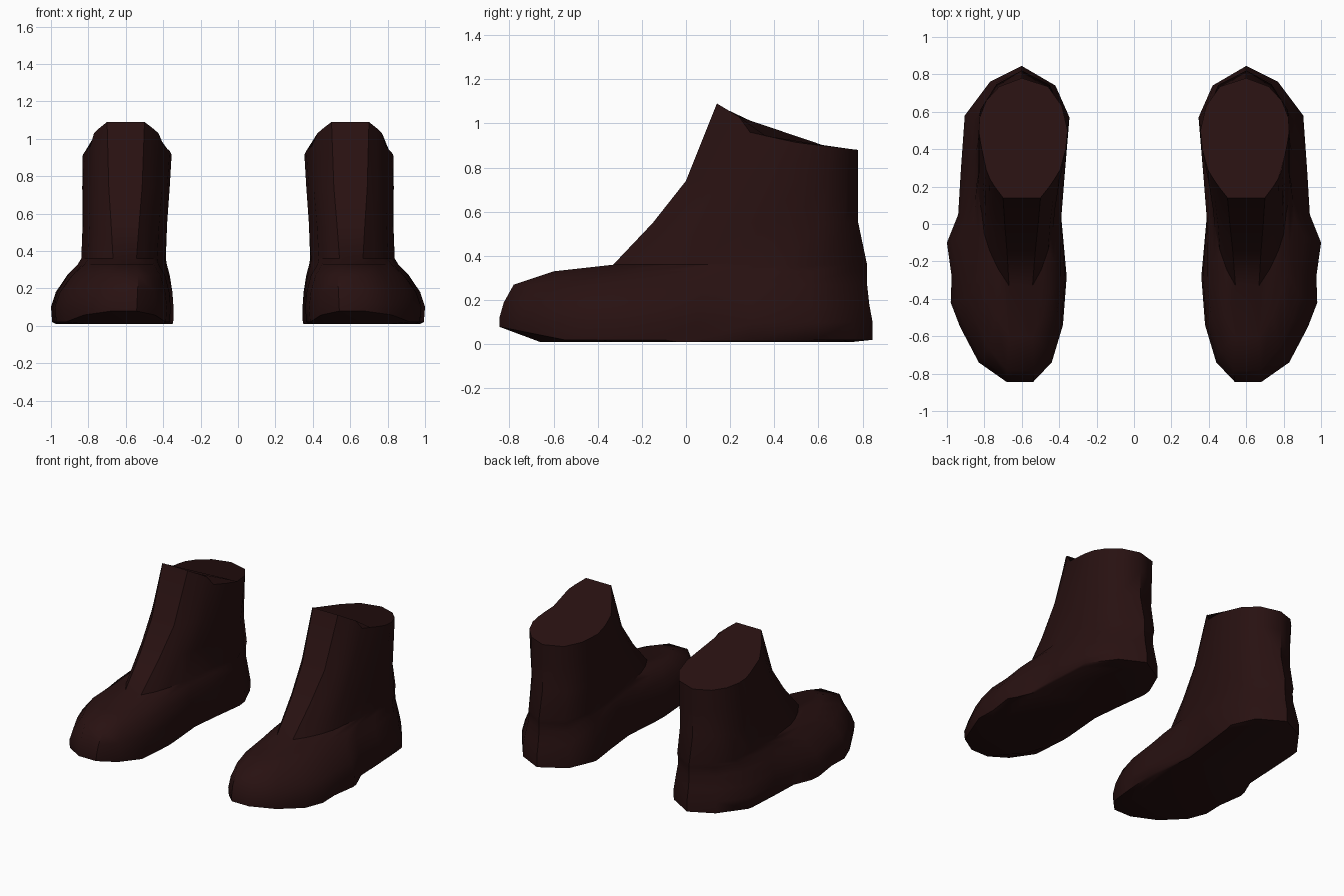
import bpy
import bmesh
import math

cube = bpy.data.objects.get("Cube")
if cube:
    bpy.data.objects.remove(cube)

leather = bpy.data.materials.new("dark_brown_leather")
leather.use_nodes = True
COLOUR = (0.021, 0.0055, 0.0055, 1)
leather.diffuse_color = COLOUR
bsdf = leather.node_tree.nodes["Principled BSDF"]
bsdf.inputs["Base Color"].default_value = COLOUR
bsdf.inputs["Roughness"].default_value = 0.9

# Matching outlines of the foot and the collar, seen from above
FOOT = [(.54, -.845), (.68, -.845), (.83, -.74), (.93, -.55), (.98, -.42),
        (.975, -.28), (1, -.1), (.94, .05), (.925, .3), (.905, .58),
        (.77, .76), (.6, .845), (.42, .74), (.345, .57), (.37, .3),
        (.39, .05), (.36, -.28), (.38, -.54), (.44, -.74)]
COLLAR = [(.5, .14), (.7, .14), (.745, .2), (.77, .24), (.79, .29),
          (.805, .36), (.82, .43), (.83, .5), (.825, .57), (.79, .66),
          (.72, .735), (.6, .78), (.46, .735), (.385, .63), (.355, .5),
          (.365, .4), (.395, .29), (.425, .24), (.46, .19)]
# Height of the collar edge from front to back, as (y, z)
COLLAR_EDGE = [(.14, 1.09), (.24, 1.03), (.29, .96), (.49, .915), (.78, .88)]
# Levels: z, front y, back y, blend from foot to collar, front pinch, toe lift
LEVELS = [(.01, -.66, .75, 0, .12, 0),
          (.02, -.845, .845, 0, .03, .06),
          (.1, -.845, .845, 0, 0, .02),
          (.18, -.825, .83, .12, .02, .01),
          (.27, -.78, .82, .38, .1, 0),
          (.33, -.6, .82, .55, .28, 0),
          (.36, -.33, .82, .65, .3, 0),
          (.55, -.15, .78, .8, .2, 0),
          (.74, 0, .78, .9, .08, 0),
          (None, .14, .78, 1, 0, 0)]
AXIS = .61


def edge_height(y):
    for (a, za), (b, zb) in zip(COLLAR_EDGE, COLLAR_EDGE[1:]):
        if y <= b:
            return za + (zb - za) * max(0, (y - a) / (b - a))
    return COLLAR_EDGE[-1][1]


def normalised(outline):
    lo = min(p[1] for p in outline)
    hi = max(p[1] for p in outline)
    return [(x, (y - lo) / (hi - lo)) for x, y in outline]


def ring_points(level):
    z, front, back, blend, pinch, lift = level
    points = []
    for (xa, va), (xb, vb) in zip(normalised(FOOT), normalised(COLLAR)):
        v = va + (vb - va) * blend
        x = xa + (xb - xa) * blend
        x = AXIS + (x - AXIS) * (1 - pinch * (1 - v))
        y = front + v * (back - front)
        toe = min(1, max(0, (-.55 - y) / .3))
        points.append((x, y, edge_height(y) if z is None else z + lift * toe))
    return points


def make_boot(name, side):
    bm = bmesh.new()
    rings = [[bm.verts.new((side * x, y, z)) for x, y, z in ring_points(lv)]
             for lv in LEVELS]
    n = len(FOOT)
    for low, high in zip(rings, rings[1:]):
        for i in range(n):
            j = (i + 1) % n
            bm.faces.new((low[i], low[j], high[j], high[i]))
    # Sole and closed top
    bm.faces.new(rings[0])
    bm.faces.new(rings[-1])
    bmesh.ops.recalc_face_normals(bm, faces=bm.faces)
    mesh = bpy.data.meshes.new(name)
    bm.to_mesh(mesh)
    bm.free()
    mesh.materials.append(leather)
    boot = bpy.data.objects.new(name, mesh)
    bpy.context.collection.objects.link(boot)
    bpy.ops.object.select_all(action='DESELECT')
    boot.select_set(True)
    bpy.context.view_layer.objects.active = boot
    bpy.ops.object.shade_smooth_by_angle(angle=math.radians(45))


make_boot("left_boot", 1)
make_boot("right_boot", -1)
